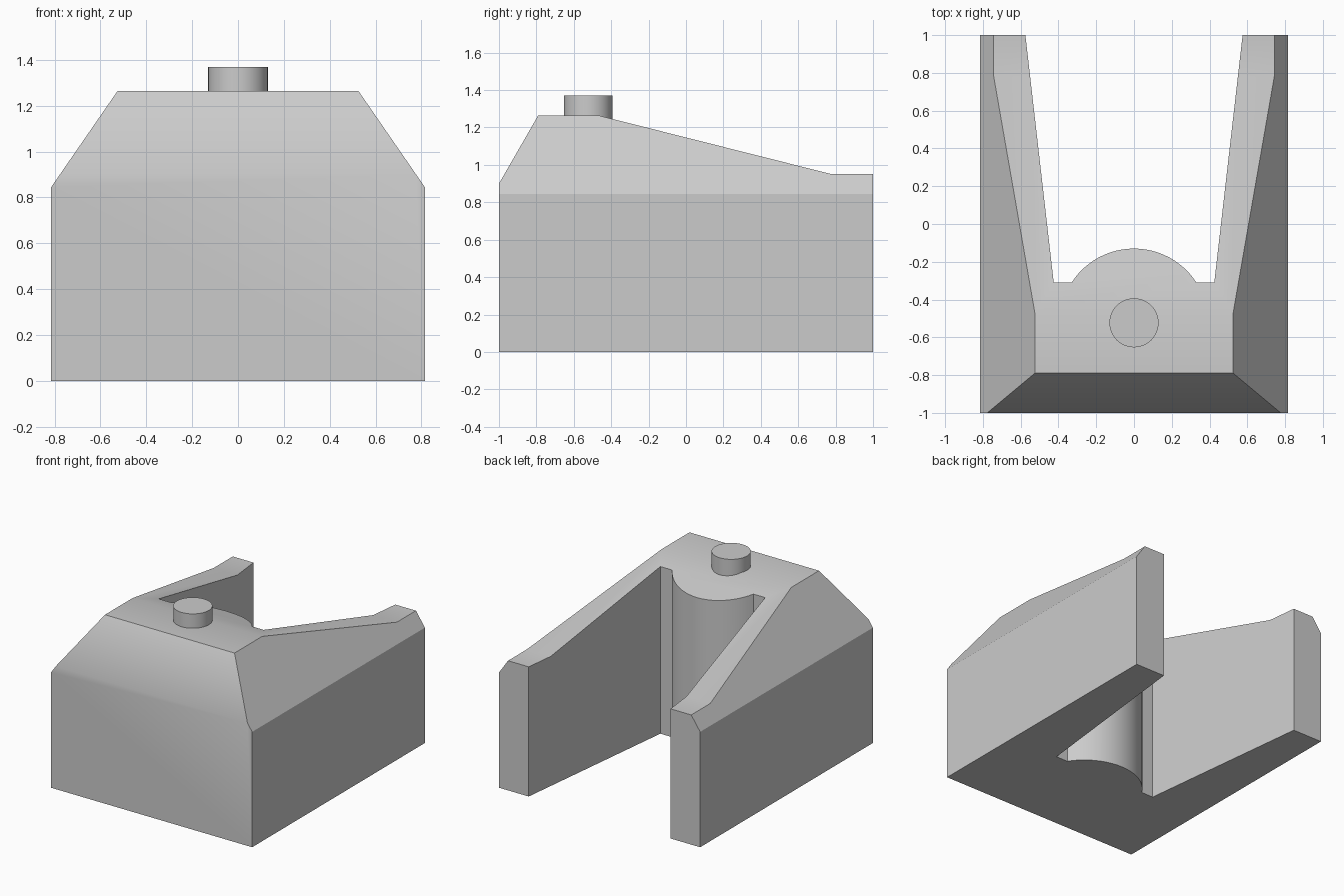
import bpy
import bmesh
import math
from mathutils import Vector

if "Cube" in bpy.data.objects:
    bpy.data.objects.remove(bpy.data.objects["Cube"])

grey = bpy.data.materials.new("plain grey")
grey.diffuse_color = (0.6, 0.6, 0.6, 1)
grey.use_nodes = True
grey.node_tree.nodes["Principled BSDF"].inputs["Base Color"].default_value = grey.diffuse_color


def finish(bm, name, angle):
    bmesh.ops.recalc_face_normals(bm, faces=bm.faces)
    mesh = bpy.data.meshes.new(name)
    bm.to_mesh(mesh)
    bm.free()
    obj = bpy.data.objects.new(name, mesh)
    bpy.context.collection.objects.link(obj)
    mesh.materials.append(grey)
    bpy.ops.object.select_all(action='DESELECT')
    obj.select_set(True)
    bpy.context.view_layer.objects.active = obj
    bpy.ops.object.shade_smooth_by_angle(angle=math.radians(angle))
    return obj


def geometry(bm):
    return bm.verts[:] + bm.edges[:] + bm.faces[:]


# Side profile of the top surface: (y, z)
ROOF = [(-1, 0.9), (-0.79, 1.265), (-0.47, 1.265), (0.78, 0.95), (1, 0.95)]


def roof_height(y):
    for (y0, z0), (y1, z1) in zip(ROOF, ROOF[1:]):
        if y <= y1 + 1e-5:
            return z0 + (z1 - z0) * (y - y0) / (y1 - y0)
    return ROOF[-1][1]


# Plan outline: two arms and a round column between them
CY, R = -0.523, 0.393
half = math.asin(0.33 / R)
arc = [(R * math.sin(a), CY + R * math.cos(a))
       for a in (half - 2 * half * i / 24 for i in range(25))]
arc[0], arc[-1] = (0.33, -0.31), (-0.33, -0.31)
plan = ([(-0.815, -1), (0.815, -1), (0.815, 1), (0.575, 1), (0.425, -0.31)]
        + arc + [(-0.425, -0.31), (-0.575, 1), (-0.815, 1)])

# Body: extrude the plan, cut it at the roof breaks, then shape the top
bm = bmesh.new()
base = bm.faces.new([bm.verts.new((x, y, 0)) for x, y in plan])
top = bmesh.ops.extrude_face_region(bm, geom=[base], use_keep_orig=True)["geom"]
bmesh.ops.translate(bm, vec=(0, 0, 1.5),
                    verts=[v for v in top if isinstance(v, bmesh.types.BMVert)])
for y, _ in ROOF[1:-1]:
    bmesh.ops.bisect_plane(bm, geom=geometry(bm), dist=1e-5,
                           plane_co=(0, y, 0), plane_no=(0, 1, 0))
for v in bm.verts:
    if v.co.z > 1:
        v.co.z = roof_height(v.co.y)

# Sloped shoulders on both sides
for s in (-1, 1):
    cut = bmesh.ops.bisect_plane(bm, geom=geometry(bm), dist=1e-5, clear_outer=True,
                                 plane_co=(s * 0.815, 0, 0.845),
                                 plane_no=Vector((s * 0.42, 0, 0.29)).normalized())
    bmesh.ops.holes_fill(bm, edges=[e for e in bm.edges if e.is_boundary], sides=0)

# Merge the flat pieces left by the cuts
bmesh.ops.dissolve_limit(bm, angle_limit=math.radians(0.5),
                         verts=bm.verts[:], edges=bm.edges[:])
finish(bm, "body", 31)

# Round knob on top
bm = bmesh.new()
bmesh.ops.create_cone(bm, cap_ends=True, segments=48, radius1=0.13, radius2=0.13, depth=0.17)
bmesh.ops.translate(bm, verts=bm.verts[:], vec=(0, CY, 1.285))
finish(bm, "knob", 30)
